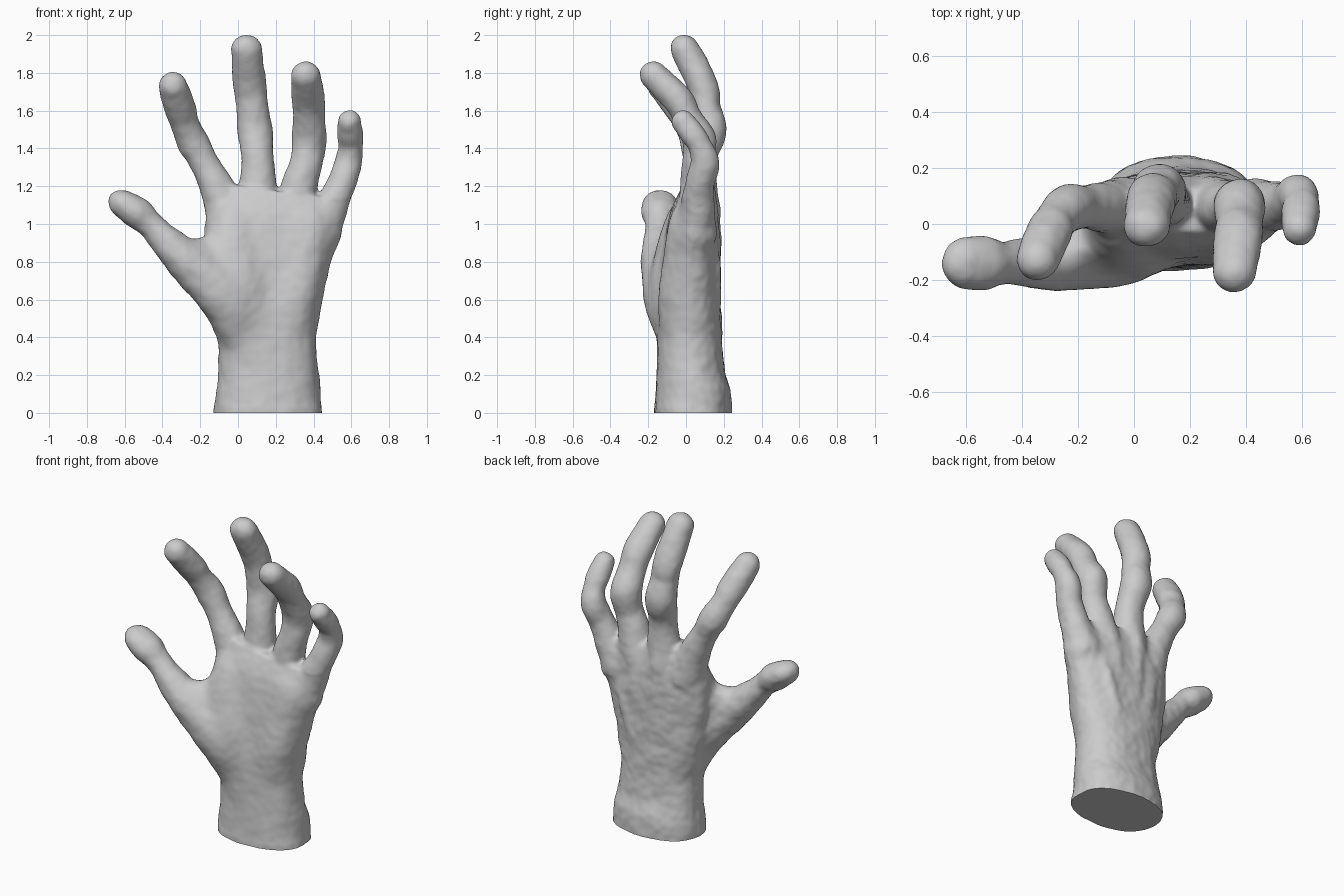
import bpy, bmesh, math
from mathutils import Vector, noise

if "Cube" in bpy.data.objects:
    bpy.data.objects.remove(bpy.data.objects["Cube"])

SEG = 28
bm = bmesh.new()


def spline(pts, steps=6):
    """Catmull-Rom through points of (x, y, z, half width, half depth)."""
    p = [pts[0]] + list(pts) + [pts[-1]]
    out = []
    for i in range(1, len(p) - 2):
        for s in range(steps):
            t = s / steps
            out.append([0.5 * (2 * b + (c - a) * t + (2 * a - 5 * b + 4 * c - d) * t * t
                               + (3 * b - a - 3 * c + d) * t ** 3)
                        for a, b, c, d in zip(p[i - 1], p[i], p[i + 1], p[i + 2])])
    out.append(list(pts[-1]))
    return out


def limb(pts, power=2.0, round_tip=True):
    """Closed tube with elliptical sections along a curved path."""
    path = spline(pts)
    pos = [Vector(q[:3]) for q in path]
    rings = []
    for i, q in enumerate(path):
        t = (pos[min(i + 1, len(pos) - 1)] - pos[max(i - 1, 0)]).normalized()
        rings.append((pos[i], t, q[3], q[4]))
    if round_tip:
        c, t, w, d = rings[-1]
        for k in range(1, 7):
            a = k * math.radians(14)
            rings.append((c + t * max(w, d) * math.sin(a), t, w * math.cos(a), d * math.cos(a)))
    loops = []
    for c, t, w, d in rings:
        u = Vector((0, 1, 0)).cross(t).normalized()
        v = t.cross(u)
        loop = []
        for k in range(SEG):
            a = 2 * math.pi * k / SEG
            ca, sa = math.cos(a), math.sin(a)
            e = 2 / power
            loop.append(bm.verts.new(c + u * w * math.copysign(abs(ca) ** e, ca)
                                     + v * d * math.copysign(abs(sa) ** e, sa)))
        loops.append(loop)
    for a, b in zip(loops, loops[1:]):
        for k in range(SEG):
            n = (k + 1) % SEG
            bm.faces.new((a[k], a[n], b[n], b[k]))
    bm.faces.new(loops[0][::-1])
    bm.faces.new(loops[-1])


# wrist and palm
limb([(.16, .035, -.08, .293, .20), (.16, .037, .08, .282, .205), (.16, .025, .2, .270, .182),
      (.155, .02, .36, .260, .174), (.15, .02, .5, .285, .168), (.15, .028, .7, .318, .155),
      (.165, .035, .9, .352, .145), (.20, .04, 1.04, .362, .125), (.22, .05, 1.17, .32, .08)],
     power=2.3, round_tip=False)

# thumb
limb([(.03, -.02, .36, .11, .12), (-.05, -.08, .58, .145, .145), (-.21, -.125, .75, .122, .118),
      (-.33, -.135, .86, .098, .10), (-.455, -.14, .985, .072, .076), (-.53, -.14, 1.055, .084, .096),
      (-.595, -.138, 1.10, .074, .097)])

# fleshy base of the thumb, carried over into the palm and the web
limb([(.06, -.02, .34, .10, .12), (.01, -.055, .58, .18, .14), (-.03, -.055, .8, .17, .12),
      (-.03, -.02, 1.0, .12, .10)])
limb([(.0, -.05, .74, .10, .10), (-.12, -.06, .83, .10, .09), (-.2, -.09, .87, .07, .07)])

# index, middle, ring and little fingers, knuckle to tip
limb([(-.04, .06, 1.0, .115, .11), (-.115, .06, 1.2, .092, .09), (-.185, .06, 1.33, .077, .077),
      (-.235, .055, 1.43, .085, .084), (-.28, .01, 1.53, .076, .074), (-.308, -.035, 1.61, .084, .078),
      (-.344, -.128, 1.73, .077, .076)])
limb([(.09, .07, 1.0, .11, .11), (.105, .075, 1.2, .098, .092), (.103, .085, 1.36, .086, .081),
      (.088, .125, 1.5, .094, .092), (.075, .105, 1.62, .084, .077), (.063, .09, 1.73, .088, .083),
      (.045, -.005, 1.922, .083, .077)])
limb([(.28, .07, 1.0, .11, .11), (.325, .06, 1.2, .096, .092), (.36, .06, 1.32, .087, .081),
      (.376, .07, 1.44, .093, .09), (.376, .01, 1.56, .085, .076), (.372, -.045, 1.66, .089, .08),
      (.36, -.168, 1.785, .079, .076)])
limb([(.43, .06, .92, .10, .11), (.495, .06, 1.09, .090, .092), (.55, .075, 1.22, .076, .077),
      (.584, .10, 1.32, .073, .077), (.597, .075, 1.41, .064, .064), (.597, .04, 1.47, .071, .068),
      (.59, -.015, 1.54, .063, .063)])

# heel pad on the little-finger side
limb([(.27, -.03, .36, .09, .09), (.29, -.035, .58, .13, .118), (.34, -.015, .8, .13, .112),
      (.38, .0, 1.0, .11, .10)])

# tendon ridges and knuckles on the back of the hand
for x0, x1, y1, z1 in ((.08, -.05, .125, 1.08), (.13, .095, .155, 1.12),
                       (.19, .285, .145, 1.10), (.24, .42, .105, 1.04)):
    xm = (x0 + x1) / 2
    limb([(x0, .16, .5, .025, .02), (xm, .166, .78, .030, .022),
          (x1 * .8 + x0 * .2, y1 + .005, z1 - .12, .036, .03), (x1, y1 - .015, z1, .05, .04)])

bmesh.ops.recalc_face_normals(bm, faces=bm.faces)
mesh = bpy.data.meshes.new("hand")
bm.to_mesh(mesh)
bm.free()
hand = bpy.data.objects.new("hand", mesh)
bpy.context.collection.objects.link(hand)

# fuse into one skin
fuse = hand.modifiers.new("fuse", "REMESH")
fuse.mode = "VOXEL"
fuse.voxel_size = 0.012
soften = hand.modifiers.new("soften", "SMOOTH")
soften.factor = 0.5
soften.iterations = 10
fused = bpy.data.meshes.new_from_object(hand.evaluated_get(bpy.context.evaluated_depsgraph_get()))
hand.modifiers.clear()

# blend the palm, and more lightly the back of the hand
bm = bmesh.new()
bm.from_mesh(fused)
palm = [v for v in bm.verts if .03 < v.co.z < 1.13 and v.co.y < .03 and v.co.x > -.27]
back = [v for v in bm.verts if .03 < v.co.z < 1.15 and v.co.y >= .03]
for area, times in ((palm, 60), (back, 14)):
    for _ in range(times):
        bmesh.ops.smooth_vert(bm, verts=area, factor=0.5,
                              use_axis_x=True, use_axis_y=True, use_axis_z=True)

# gentle skin unevenness, then a flat cut at the wrist
bm.normal_update()
for v in bm.verts:
    rough = .007 if v.normal.y > 0 and v.co.z < 1.1 else .004
    v.co += v.normal * rough * (noise.noise(v.co * 9) + .5 * noise.noise(v.co * 22))
cut = bmesh.ops.bisect_plane(bm, geom=bm.verts[:] + bm.edges[:] + bm.faces[:],
                             plane_co=(0, 0, 0), plane_no=(0, 0, 1), clear_inner=True)
rim = [e for e in cut["geom_cut"] if isinstance(e, bmesh.types.BMEdge)]
bmesh.ops.contextual_create(bm, geom=rim)
bmesh.ops.recalc_face_normals(bm, faces=bm.faces)
bm.to_mesh(fused)
bm.free()
hand.data = fused

bpy.context.view_layer.objects.active = hand
hand.select_set(True)
bpy.ops.object.shade_smooth_by_angle(angle=math.radians(50))
